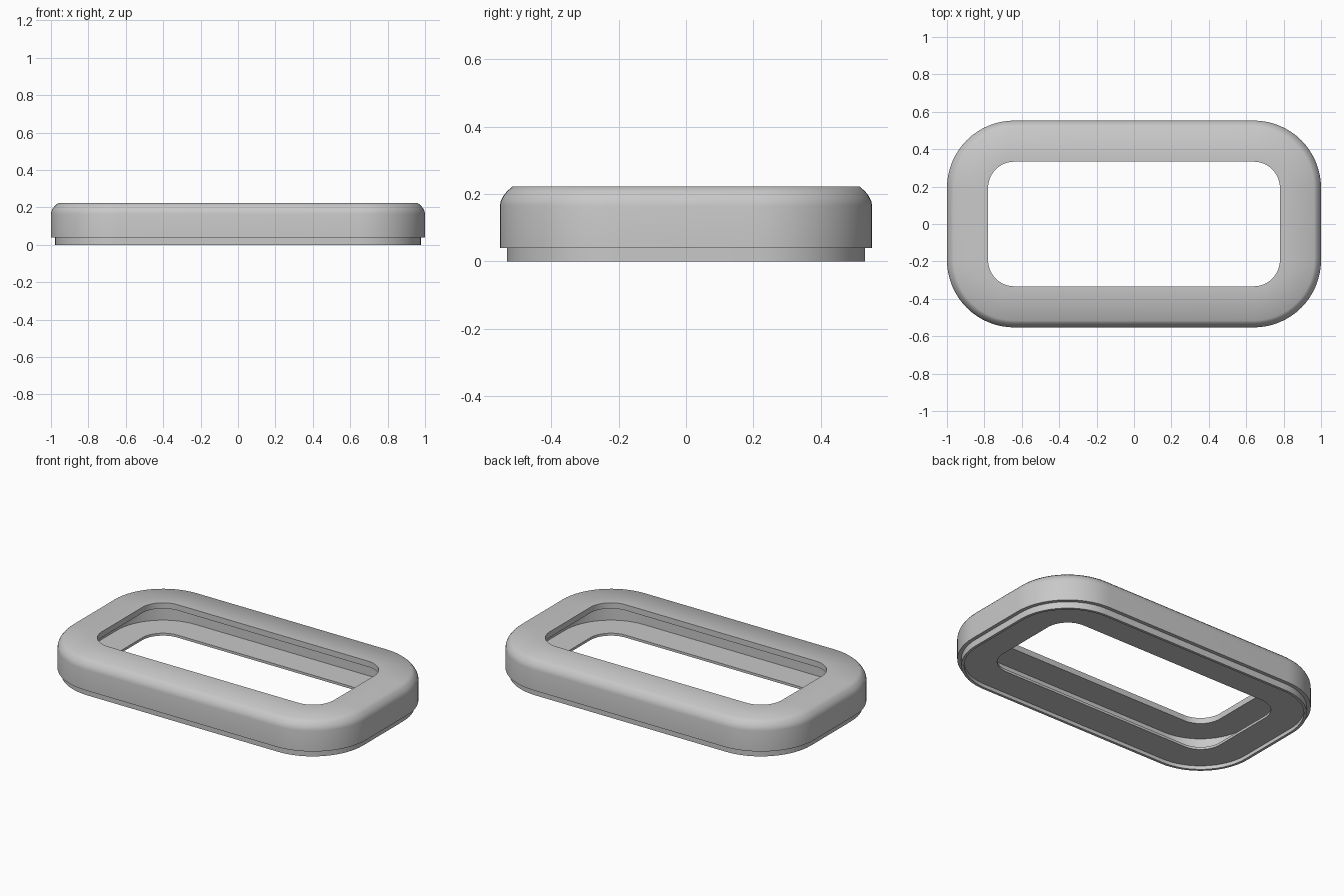
import bpy
import bmesh
from math import cos, sin, pi, radians

cube = bpy.data.objects.get("Cube")
if cube:
    bpy.data.objects.remove(cube, do_unlink=True)

CORNER_X, CORNER_Y, RADIUS = 0.64, 0.193, 0.36
STEPS = 16

grey = bpy.data.materials.new("light_grey")
grey.use_nodes = True
grey.diffuse_color = (0.58, 0.58, 0.58, 1)
grey.node_tree.nodes["Principled BSDF"].inputs["Base Color"].default_value = (0.58, 0.58, 0.58, 1)


def rounded_loop(bm, inset, z):
    """One rounded rectangle, inset from the outer outline."""
    r = RADIUS - inset
    verts = []
    for quarter, (sx, sy) in enumerate([(1, 1), (-1, 1), (-1, -1), (1, -1)]):
        for i in range(STEPS + 1):
            a = (quarter + i / STEPS) * pi / 2
            verts.append(bm.verts.new((sx * CORNER_X + r * cos(a),
                                       sy * CORNER_Y + r * sin(a), z)))
    return verts


def sweep_ring(name, section):
    """Sweep a closed (inset, height) section around the rounded rectangle."""
    bm = bmesh.new()
    loops = [rounded_loop(bm, inset, z) for inset, z in section]
    for low, high in zip(loops, loops[1:] + loops[:1]):
        n = len(low)
        for i in range(n):
            j = (i + 1) % n
            bm.faces.new((low[i], low[j], high[j], high[i]))
    bmesh.ops.recalc_face_normals(bm, faces=bm.faces)
    mesh = bpy.data.meshes.new(name)
    bm.to_mesh(mesh)
    bm.free()
    mesh.materials.append(grey)
    obj = bpy.data.objects.new(name, mesh)
    bpy.context.collection.objects.link(obj)
    bpy.ops.object.select_all(action='DESELECT')
    obj.select_set(True)
    bpy.context.view_layer.objects.active = obj
    bpy.ops.object.shade_smooth_by_angle(angle=radians(42))
    return obj


# Outer wall with its rounded shoulder
shoulder = [(0, 0.04), (0, 0.165), (0.003, 0.18), (0.01, 0.194),
            (0.021, 0.208), (0.037, 0.222)]
# Top flange and the inward-facing channel
channel = [(0.22, 0.222), (0.22, 0.187), (0.05, 0.187), (0.05, 0.037)]
# Bottom flange, recessed behind a thin stepped lip
base = [(0.22, 0.037), (0.22, 0.022), (0.038, 0.022),
        (0.038, 0), (0.022, 0), (0.022, 0.04)]

sweep_ring("channel_frame", shoulder + channel + base)
